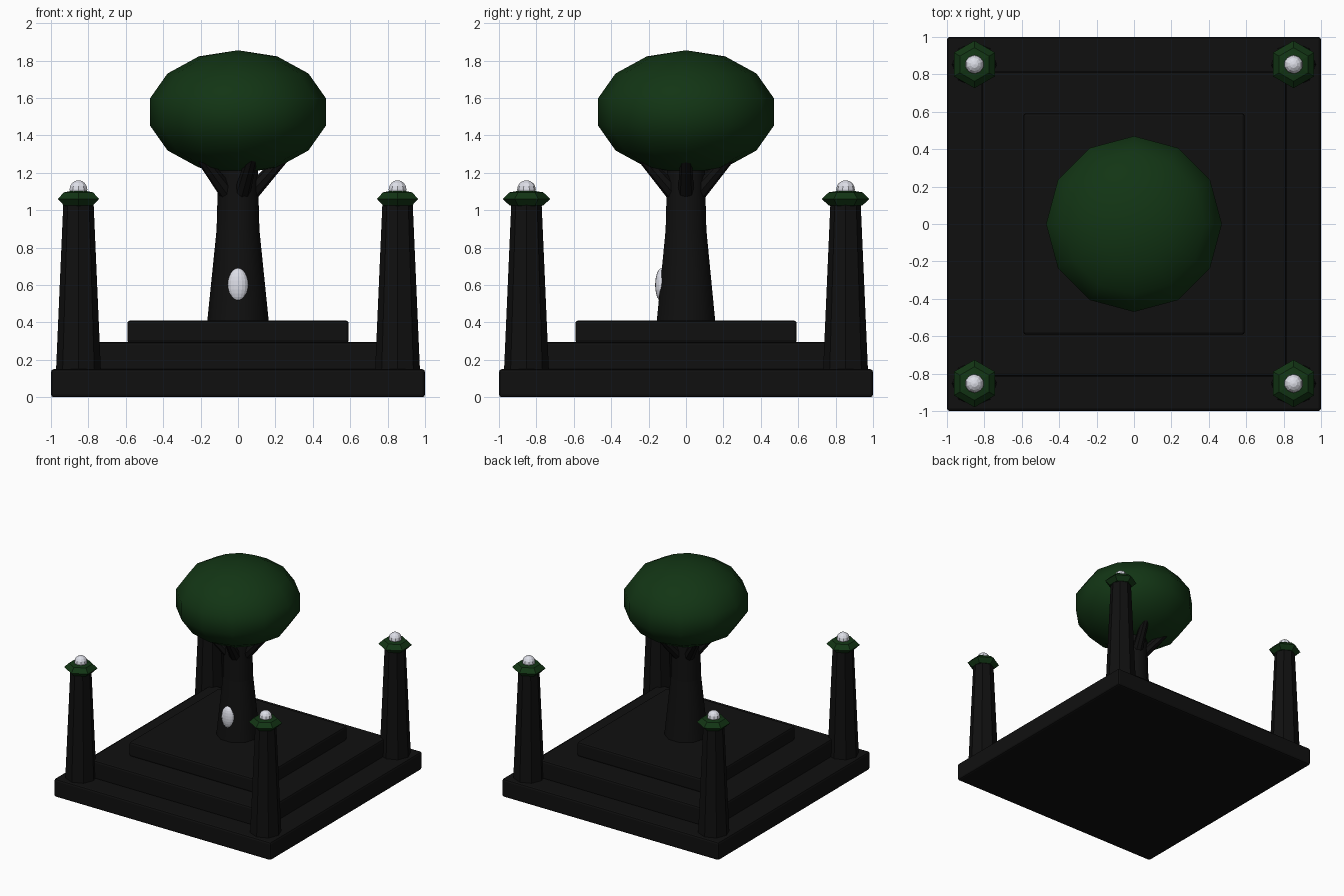
import bpy
import math
from mathutils import Vector

old = bpy.data.objects.get("Cube")
if old:
    bpy.data.objects.remove(old, do_unlink=True)


def material(name, rgb):
    m = bpy.data.materials.new(name)
    m.use_nodes = True
    m.diffuse_color = (*rgb, 1)
    bsdf = next(n for n in m.node_tree.nodes if n.type == 'BSDF_PRINCIPLED')
    bsdf.inputs["Base Color"].default_value = (*rgb, 1)
    return m


DARK = material("dark stone", (0.005, 0.005, 0.005))
GREEN = material("deep green", (0.006, 0.035, 0.007))
PALE = material("pale silver", (0.72, 0.73, 0.80))


def finish(name, mat, smooth=False):
    ob = bpy.context.object
    ob.name = name
    ob.data.materials.append(mat)
    if smooth:
        bpy.ops.object.shade_smooth()
    return ob


def slab(name, half, z0, z1):
    bpy.ops.mesh.primitive_cube_add(size=1, location=(0, 0, (z0 + z1) / 2))
    ob = finish(name, DARK)
    ob.scale = (2 * half, 2 * half, z1 - z0)
    bpy.ops.object.transform_apply(location=False, rotation=False, scale=True)
    bevel = ob.modifiers.new("soft edges", 'BEVEL')
    bevel.width = 0.015
    bevel.segments = 2


def ball(name, mat, loc, radii, segments, rings, smooth=False):
    bpy.ops.mesh.primitive_uv_sphere_add(segments=segments, ring_count=rings,
                                         radius=1, location=loc)
    ob = finish(name, mat, smooth)
    ob.scale = radii


def taper(name, start, end, r1, r2, sides):
    """Tapered cylinder between two points, with a vertex facing +x."""
    a, b = Vector(start), Vector(end)
    axis = b - a
    bpy.ops.mesh.primitive_cone_add(vertices=sides, radius1=r1, radius2=r2,
                                    depth=axis.length, location=(a + b) / 2)
    ob = finish(name, DARK)
    tilt = Vector((0, 0, 1)).rotation_difference(axis)
    ob.rotation_euler = tilt.to_euler()
    if axis.x == 0 and axis.y == 0:
        ob.rotation_euler = (0, 0, math.pi / 2)
    bpy.ops.object.shade_smooth_by_angle(angle=math.radians(40))


# Stepped platform
slab("base_slab", 1.0, 0, 0.15)
slab("middle_step", 0.815, 0.14, 0.295)
slab("top_step", 0.592, 0.29, 0.41)

# Corner pillars with caps and orbs
for side_x, x in (("right", -0.853), ("left", 0.853)):
    for side_y, y in (("front", -0.853), ("back", 0.853)):
        tag = f"{side_y}_{side_x}"
        taper(f"{tag}_pillar", (x, y, 0.14), (x, y, 1.06), 0.12, 0.08, 8)
        ball(f"{tag}_cap", GREEN, (x, y, 1.06), (0.127, 0.127, 0.05), 6, 4)
        ball(f"{tag}_orb", PALE, (x, y, 1.11), (0.05, 0.05, 0.05), 10, 8)

# Tree trunk
taper("lower_trunk", (0, 0, 0.40), (0, 0, 0.90), 0.165, 0.114, 10)
taper("upper_trunk", (0, 0, 0.88), (0, 0, 1.24), 0.115, 0.105, 10)

# Five branches fanning out under the crown
for i in range(5):
    a = math.radians(72 * i)
    c, s = math.cos(a), math.sin(a)
    taper(f"branch_{i + 1}", (0.05 * c, 0.05 * s, 1.07),
          (0.25 * c, 0.25 * s, 1.29), 0.045, 0.03, 8)

# Crown
ball("crown", GREEN, (0, 0, 1.525), (0.482, 0.482, 0.33), 12, 7, smooth=True)

# Oval ornament on the front of the trunk
ball("trunk_ornament", PALE, (0, -0.13, 0.60), (0.055, 0.035, 0.09), 16, 12)
